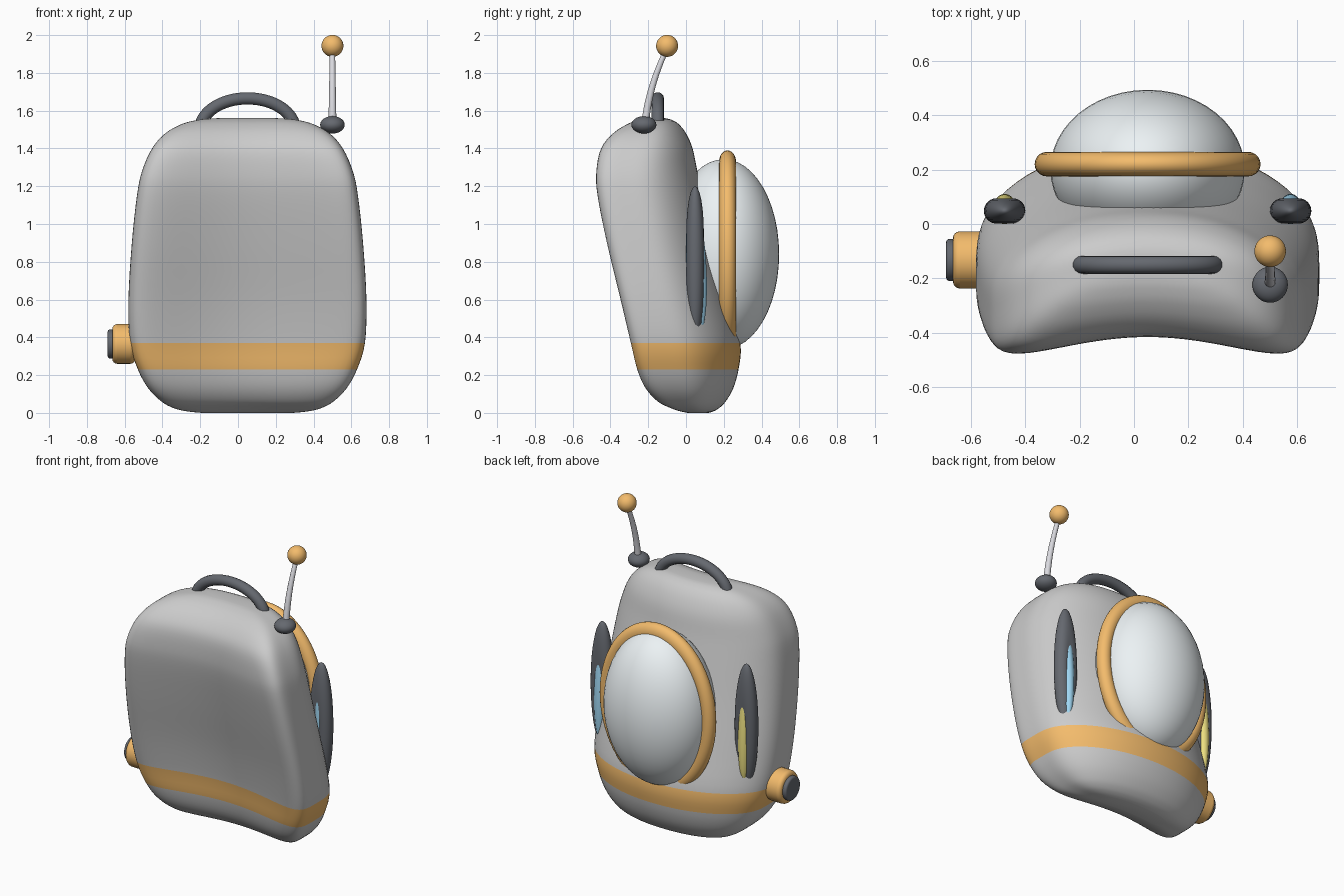
import bpy, bmesh, math

if "Cube" in bpy.data.objects:
    bpy.data.objects.remove(bpy.data.objects["Cube"])

CX = 0.05  # centre line of the pack


def mat(name, r, g, b):
    m = bpy.data.materials.new(name)
    m.diffuse_color = (r, g, b, 1)
    m.use_nodes = True
    m.node_tree.nodes["Principled BSDF"].inputs["Base Color"].default_value = m.diffuse_color
    return m


GREY = mat("grey", 0.6, 0.6, 0.6)
ORANGE = mat("orange", 0.9, 0.5, 0.15)
DARK = mat("dark", 0.13, 0.14, 0.16)
GLASS = mat("pale_glass", 0.84, 0.89, 0.91)
METAL = mat("metal", 0.7, 0.7, 0.74)
BLUE = mat("blue", 0.35, 0.68, 0.9)
YELLOW = mat("yellow", 0.85, 0.75, 0.22)


def finish(name, material):
    o = bpy.context.object
    o.name = name
    o.data.materials.append(material)
    bpy.ops.object.shade_smooth_by_angle(angle=math.radians(40))
    return o


def ball(name, loc, radii, material, tilt=0):
    bpy.ops.mesh.primitive_uv_sphere_add(segments=48, ring_count=24, location=loc, rotation=(tilt, 0, 0))
    bpy.context.object.scale = radii
    return finish(name, material)


def disc(name, loc, r, depth, bevel, material):
    bpy.ops.mesh.primitive_cylinder_add(vertices=40, radius=r, depth=depth, location=loc,
                                        rotation=(0, math.pi / 2, 0))
    b = bpy.context.object.modifiers.new("round", 'BEVEL')
    b.width, b.segments = bevel, 4
    return finish(name, material)


def tube(name, pts, radii, depth, material):
    c = bpy.data.curves.new(name, 'CURVE')
    c.dimensions = '3D'
    c.bevel_depth, c.bevel_resolution, c.use_fill_caps = depth, 5, True
    s = c.splines.new('POLY')
    s.points.add(len(pts) - 1)
    for p, co, r in zip(s.points, pts, radii):
        p.co, p.radius = (*co, 1), r
    o = bpy.data.objects.new(name, c)
    bpy.context.collection.objects.link(o)
    bpy.ops.object.select_all(action='DESELECT')
    o.select_set(True)
    bpy.context.view_layer.objects.active = o
    bpy.ops.object.convert(target='MESH')
    return finish(name, material)


# Body: rounded sections (height, half width, front y, back y), bent around the wearer
sections = [(0.0, .24, .02, .12), (.008, .32, -.01, .145), (.025, .39, -.05, .175), (.06, .455, -.11, .21),
            (.13, .525, -.16, .25), (.23, .58, -.19, .278), (.37, .622, -.21, .288), (.6, .63, -.26, .23),
            (.9, .612, -.34, .15), (1.15, .585, -.40, .09), (1.28, .558, -.415, .06), (1.4, .505, -.405, .035),
            (1.48, .435, -.355, 0), (1.53, .345, -.29, -.04), (1.553, .25, -.235, -.08), (1.56, .16, -.2, -.11)]


def spline(rows, steps):
    out = []
    for i in range(len(rows) - 1):
        a, b, c, d = (rows[min(max(i + k, 0), len(rows) - 1)] for k in (-1, 0, 1, 2))
        for j in range(steps):
            t = j / steps
            out.append([q + .5 * t * (r - p + t * (2 * p - 5 * q + 4 * r - s + t * (3 * (q - r) + s - p)))
                        for p, q, r, s in zip(a, b, c, d)])
    return out + [rows[-1]]


bm = bmesh.new()
N, rings = 96, []
for z, w, front, back in spline(sections, 4):
    mid, d, ring = (front + back) / 2, (back - front) / 2, []
    for i in range(N):
        a = 2 * math.pi * i / N
        c, s = math.cos(a), math.sin(a)
        r = (abs(c) ** 3.8 + abs(s) ** 3.8) ** (-1 / 3.8)
        x = w * r * c
        ring.append(bm.verts.new((CX + x, mid + d * r * s - .165 * (x / .6) ** 2, z)))
    rings.append(ring)
for lo, hi in zip(rings, rings[1:]):
    zc = (lo[0].co.z + hi[0].co.z) / 2
    for i in range(N):
        k = (i + 1) % N
        f = bm.faces.new((lo[i], lo[k], hi[k], hi[i]))
        f.material_index = int(.23 < zc < .37)  # orange band
bm.faces.new(rings[0][::-1])
bm.faces.new(rings[-1])
me = bpy.data.meshes.new("pack_body")
bm.to_mesh(me)
bm.free()
body = bpy.data.objects.new("pack_body", me)
bpy.context.collection.objects.link(body)
me.materials.append(GREY)
me.materials.append(ORANGE)
me.polygons.foreach_set("use_smooth", [True] * len(me.polygons))

# Window dome and its rim
ball("window_dome", (CX, .2, .84), (.357, .293, .503), GLASS)
bpy.ops.mesh.primitive_torus_add(major_radius=.37, minor_radius=.045, major_segments=72, minor_segments=20,
                                 location=(CX, .22, .84), rotation=(math.pi / 2, 0, 0))
bpy.context.object.scale = (1, 1.325, 1)
finish("window_rim", ORANGE)

# Side lamps: long dark rims with coloured lenses
for side, colour, label in ((-1, YELLOW, "left"), (1, BLUE, "right")):
    x = CX + side * .525
    bpy.ops.mesh.primitive_torus_add(major_radius=.03, minor_radius=.0465, major_segments=40, minor_segments=24,
                                     location=(x, .048, .795), rotation=(math.pi / 2, 0, 0))
    bpy.context.object.scale = (1, 5.3, 1)
    finish(label + "_lamp_rim", DARK)
    ball(label + "_lamp_lens", (x, .055, .77), (.042, .053, .34), colour, .05)

# Side knob
disc("side_knob", (-.605, -.132, .365), .105, .12, .025, ORANGE)
disc("knob_cap", (-.66, -.132, .365), .077, .06, .012, DARK)

# Carry handle
arc = [math.pi * i / 32 for i in range(33)]
tube("carry_handle", [(CX + .25 * math.cos(a), -.15, 1.5 + .165 * math.sin(a)) for a in arc], [1] * 33, .033, DARK)

# Antenna
ball("antenna_base", (.5, -.223, 1.525), (.065, .066, .046), DARK)
ts = [i / 12 for i in range(13)]
tube("antenna_rod", [(.5, -.215 + .04 * t + .075 * t * t, 1.54 + .39 * t) for t in ts],
     [1 - .35 * t for t in ts], .021, METAL)
ball("antenna_tip", (.5, -.1, 1.943), (.058, .058, .058), ORANGE)
